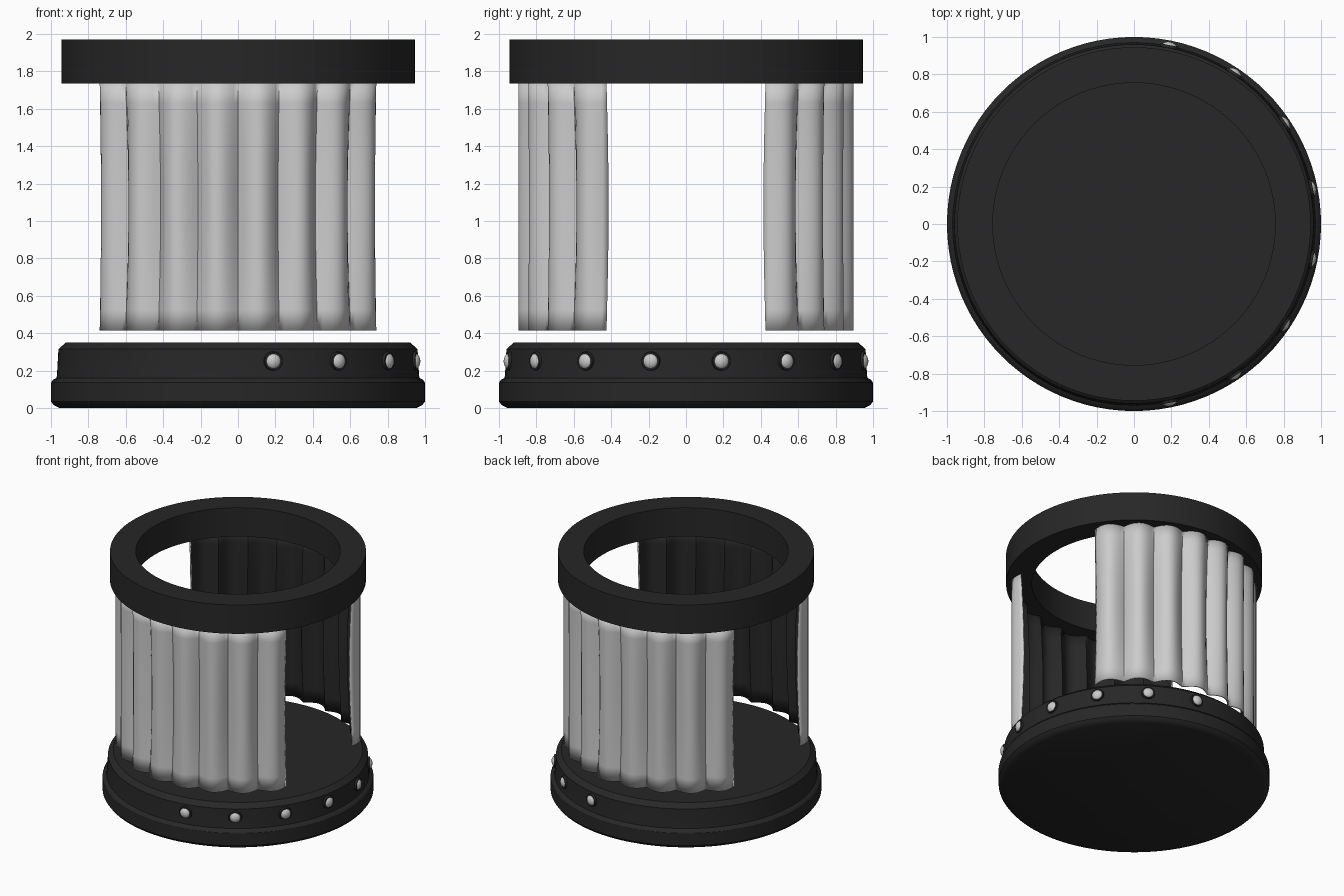
import bpy, bmesh, math
from mathutils import Matrix, Vector

if "Cube" in bpy.data.objects:
    bpy.data.objects.remove(bpy.data.objects["Cube"])


def material(name, c):
    m = bpy.data.materials.new(name)
    m.diffuse_color = (c, c, c, 1)
    m.use_nodes = True
    m.node_tree.nodes["Principled BSDF"].inputs["Base Color"].default_value = m.diffuse_color
    return m


black = material("black", 0.02)
silver = material("silver", 0.6)


def finish(name, bm, mats, angle=30):
    bmesh.ops.recalc_face_normals(bm, faces=bm.faces)
    me = bpy.data.meshes.new(name)
    bm.to_mesh(me)
    bm.free()
    ob = bpy.data.objects.new(name, me)
    bpy.context.collection.objects.link(ob)
    for m in mats:
        me.materials.append(m)
    bpy.ops.object.select_all(action='DESELECT')
    ob.select_set(True)
    bpy.context.view_layer.objects.active = ob
    bpy.ops.object.shade_smooth_by_angle(angle=math.radians(angle))
    return ob


def lathe(name, profile, closed=False, n=96):
    bm = bmesh.new()
    rings = [[bm.verts.new((r * math.cos(2 * math.pi * i / n),
                            r * math.sin(2 * math.pi * i / n), z))
              for i in range(n)] for r, z in profile]
    pairs = list(zip(rings, rings[1:]))
    if closed:
        pairs.append((rings[-1], rings[0]))
    else:
        bm.faces.new(rings[0])
        bm.faces.new(rings[-1])
    for a, b in pairs:
        for i in range(n):
            j = (i + 1) % n
            bm.faces.new((a[i], a[j], b[j], b[i]))
    return finish(name, bm, [black])


# Stepped base and open top ring
lathe("base", [(0.955, 0), (0.985, 0.015), (1.0, 0.035), (1.0, 0.135), (0.99, 0.15),
               (0.97, 0.16), (0.968, 0.175), (0.96, 0.315), (0.92, 0.35)])
lathe("top_ring", [(0.945, 1.735), (0.945, 1.97), (0.755, 1.97), (0.755, 1.735)], closed=True)


# Pleated curtains: eight rounded folds over 120 degrees, pinched at mid height
def curtain(name, centre):
    folds, per, rows = 8, 10, 12
    bm = bmesh.new()
    grid = []
    for k in range(rows + 1):
        t = k / rows
        valley = 0.85 - 0.022 * math.sin(math.pi * t)
        row = []
        for i in range(folds * per + 1):
            a = math.radians(centre - 60 + 120 * i / (folds * per))
            r = valley + (0.904 - valley) * abs(math.sin(math.pi * i / per))
            row.append(bm.verts.new((r * math.cos(a), r * math.sin(a), 0.415 + 1.325 * t)))
        grid.append(row)
    for a, b in zip(grid, grid[1:]):
        for i in range(folds * per):
            bm.faces.new((a[i], a[i + 1], b[i + 1], b[i]))
    ob = finish(name, bm, [silver, black])
    # make the outside the front side
    f = ob.data.polygons[0]
    if f.normal.dot(Vector((f.center.x, f.center.y, 0))) < 0:
        ob.data.flip_normals()
    s = ob.modifiers.new("thickness", 'SOLIDIFY')
    s.thickness = 0.01
    s.offset = -1
    s.material_offset = 1


curtain("front_curtain", -90)
curtain("back_curtain", 90)

# Studs and dark collars around the right half of the base
for i in range(8):
    a = math.radians(-78.75 + 22.5 * i)
    turn = Matrix.Rotation(a, 4, 'Z') @ Matrix.Translation((0.96, 0, 0.25))
    bm = bmesh.new()
    bmesh.ops.create_uvsphere(bm, u_segments=20, v_segments=12, radius=0.044,
                              matrix=turn @ Matrix.Diagonal((0.75, 1, 1, 1)))
    finish(f"stud_{i + 1}", bm, [silver], 60)
    bm = bmesh.new()
    bmesh.ops.create_cone(bm, cap_ends=True, segments=24, radius1=0.056, radius2=0.048, depth=0.03,
                          matrix=turn @ Matrix.Rotation(math.pi / 2, 4, 'Y'))
    finish(f"stud_collar_{i + 1}", bm, [black])
